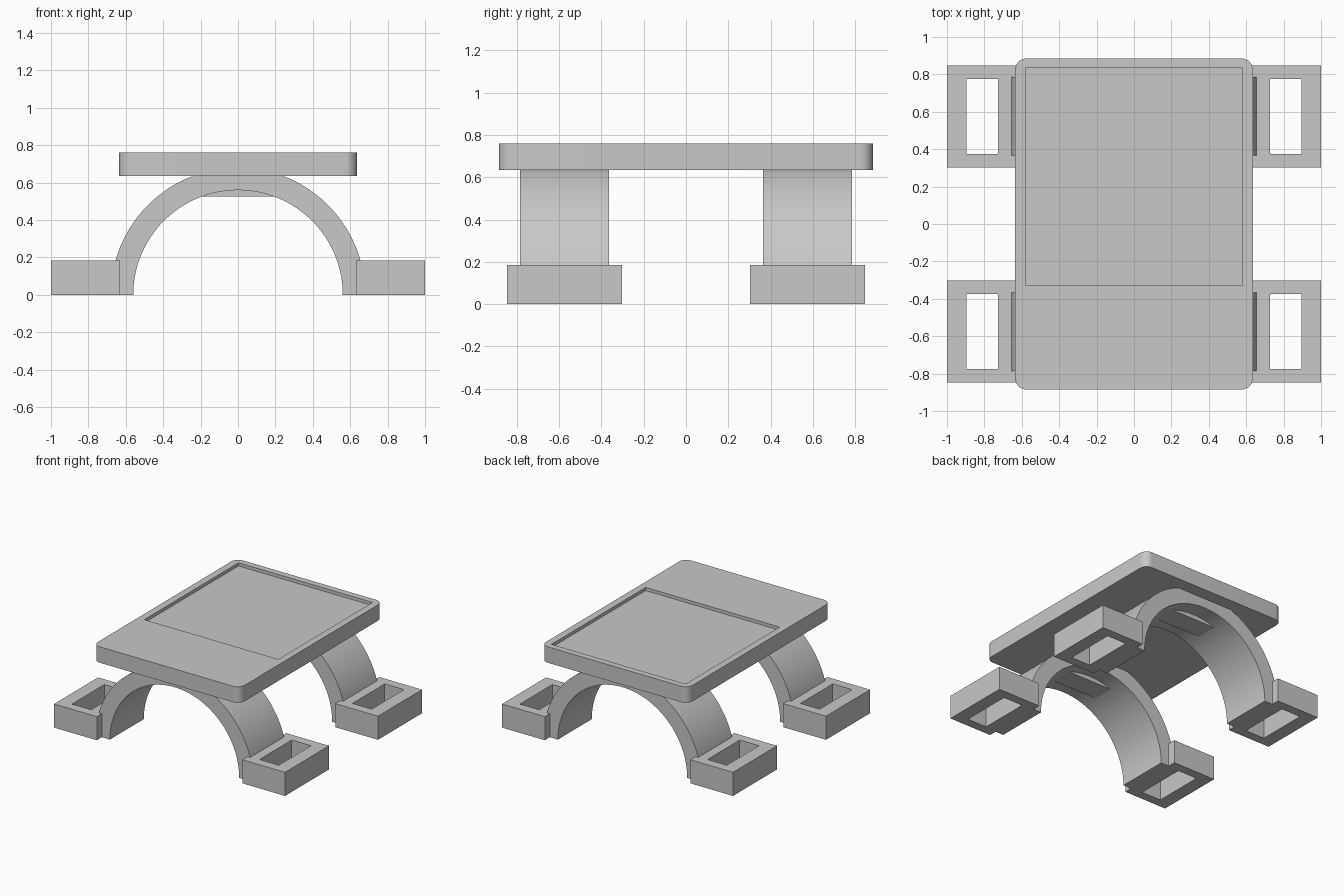
import bpy, bmesh, math
from mathutils import Vector

if "Cube" in bpy.data.objects:
    bpy.data.objects.remove(bpy.data.objects["Cube"], do_unlink=True)

grey = bpy.data.materials.new("plain grey")
grey.use_nodes = True
grey.diffuse_color = (0.58, 0.58, 0.58, 1)
grey.node_tree.nodes["Principled BSDF"].inputs["Base Color"].default_value = grey.diffuse_color


def prism(name, outline, direction):
    """Extrude a closed outline of 3D points along a direction."""
    bm = bmesh.new()
    face = bm.faces.new([bm.verts.new(p) for p in outline])
    new = bmesh.ops.extrude_face_region(bm, geom=[face])["geom"]
    bmesh.ops.translate(bm, vec=Vector(direction),
                        verts=[v for v in new if isinstance(v, bmesh.types.BMVert)])
    bmesh.ops.recalc_face_normals(bm, faces=bm.faces)
    mesh = bpy.data.meshes.new(name)
    bm.to_mesh(mesh)
    bm.free()
    mesh.materials.append(grey)
    obj = bpy.data.objects.new(name, mesh)
    bpy.context.collection.objects.link(obj)
    return obj


def box(name, x, y, z):
    """Box from (low, high) ranges."""
    base = [(x[0], y[0], z[0]), (x[1], y[0], z[0]), (x[1], y[1], z[0]), (x[0], y[1], z[0])]
    return prism(name, base, (0, 0, z[1] - z[0]))


def select(obj):
    bpy.ops.object.select_all(action="DESELECT")
    obj.select_set(True)
    bpy.context.view_layer.objects.active = obj


def cut(obj, cutter):
    """Subtract the cutter and remove it."""
    mod = obj.modifiers.new("cut", "BOOLEAN")
    mod.operation, mod.solver, mod.object = "DIFFERENCE", "EXACT", cutter
    select(obj)
    bpy.ops.object.modifier_apply(modifier=mod.name)
    bpy.data.objects.remove(cutter, do_unlink=True)


def smooth(obj):
    select(obj)
    bpy.ops.object.shade_smooth_by_angle(angle=math.radians(30))


def arc(cx, cy, radius, start, end, steps):
    angles = [start + (end - start) * i / steps for i in range(steps + 1)]
    return [(cx + radius * math.cos(a), cy + radius * math.sin(a)) for a in angles]


half_w, half_l, under, top = 0.635, 0.885, 0.635, 0.76
outer_r, inner_r = 0.68, 0.56

# Table top: rounded slab with a shallow rectangular recess
corner = 0.06
outline = []
for i, (sx, sy) in enumerate([(1, 1), (-1, 1), (-1, -1), (1, -1)]):
    outline += arc(sx * (half_w - corner), sy * (half_l - corner), corner,
                   i * math.pi / 2, (i + 1) * math.pi / 2, 8)
slab = prism("top_plate", [(x, y, under) for x, y in outline], (0, 0, top - under))
cut(slab, box("recess_cutter", (-0.58, 0.58), (-0.33, 0.835), (top - 0.025, top + 0.1)))
smooth(slab)

# Arched legs, flattened where they meet the plate
flat = math.asin(under / outer_r)
profile = (arc(0, 0, outer_r, 0, flat, 24)
           + arc(0, 0, outer_r, math.pi - flat, math.pi, 24)
           + arc(0, 0, inner_r, math.pi, 0, 64))

for end, sy in (("front", -1), ("back", 1)):
    mid = sy * 0.575
    leg = prism(end + "_arch", [(x, mid - 0.21, z) for x, z in profile], (0, 0.42, 0))
    smooth(leg)
    # Block under the crown of the arch
    box(end + "_crown_block", (-0.2, 0.2), (mid - 0.085, mid + 0.085), (0.525, 0.6))
    # Feet with a slot right through
    for side, sx in (("right", -1), ("left", 1)):
        foot = box(f"{end}_{side}_foot", sorted((sx * 0.63, sx)),
                   (mid - 0.272, mid + 0.272), (0, 0.185))
        cut(foot, box("slot_cutter", sorted((sx * 0.728, sx * 0.895)),
                      (mid - 0.2, mid + 0.2), (-0.1, 0.3)))
